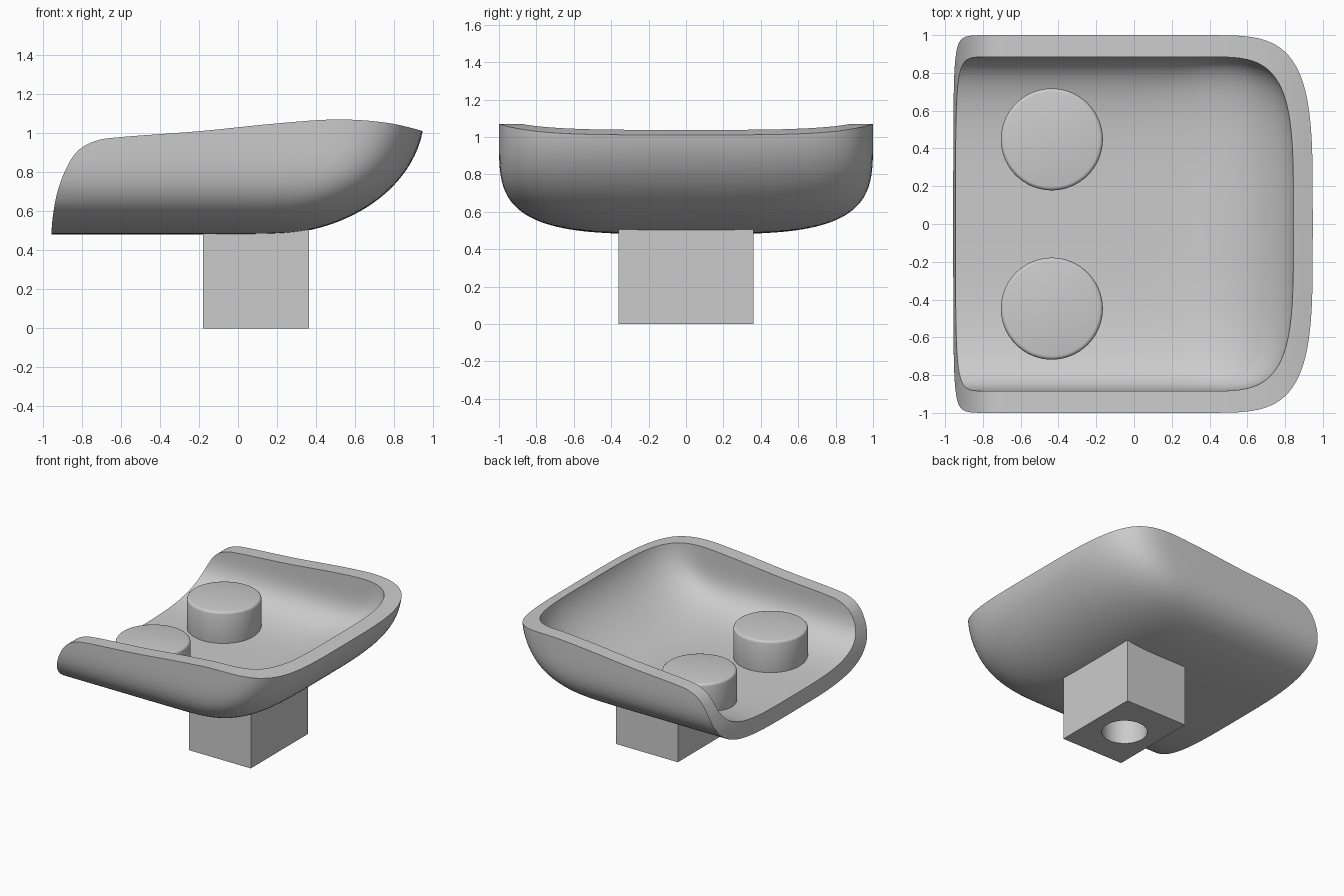
import bpy, bmesh, math
from mathutils import Vector

if "Cube" in bpy.data.objects:
    bpy.data.objects.remove(bpy.data.objects["Cube"], do_unlink=True)

grey = bpy.data.materials.new("light_grey")
grey.use_nodes = True
grey.diffuse_color = (0.6, 0.6, 0.6, 1)
grey.node_tree.nodes["Principled BSDF"].inputs["Base Color"].default_value = (0.6, 0.6, 0.6, 1)


def finish(name, bm):
    """Turn a bmesh into a linked object with the grey material."""
    bmesh.ops.recalc_face_normals(bm, faces=bm.faces)
    mesh = bpy.data.meshes.new(name)
    bm.to_mesh(mesh)
    bm.free()
    mesh.materials.append(grey)
    obj = bpy.data.objects.new(name, mesh)
    bpy.context.collection.objects.link(obj)
    return obj


def activate(obj):
    bpy.ops.object.select_all(action='DESELECT')
    obj.select_set(True)
    bpy.context.view_layer.objects.active = obj


def smooth(obj, degrees=30):
    activate(obj)
    bpy.ops.object.shade_smooth_by_angle(angle=math.radians(degrees))


def cut(obj, cutter, operation):
    """Apply a boolean and discard the cutter."""
    cutter.hide_render = True
    mod = obj.modifiers.new("cut", 'BOOLEAN')
    mod.operation, mod.object, mod.solver = operation, cutter, 'EXACT'
    activate(obj)
    bpy.ops.object.modifier_apply(modifier=mod.name)
    bpy.data.objects.remove(cutter, do_unlink=True)


def loft(bm, rings):
    """Skin closed rings and cap both ends."""
    rings = [[bm.verts.new(p) for p in ring] for ring in rings]
    n = len(rings[0])
    for a, b in zip(rings, rings[1:]):
        for i in range(n):
            j = (i + 1) % n
            bm.faces.new((a[i], a[j], b[j], b[i]))
    bm.faces.new(rings[0][::-1])
    bm.faces.new(rings[-1])


def bowl(name, half_width, floor, reach, run, top):
    """Rounded solid, straight to the left and curling upwards at the right."""
    levels, arc, sides = 36, 48, 8
    heights = [floor + (1.1 - floor) * (0.06 + 0.94 * k / levels) ** 3
               for k in range(levels + 1)] + [top]
    rings = []
    for z in heights:
        side = max(0, (1 - z) / (1 - floor))
        rise = max(0, (1.1 - z) / (1.1 - floor))
        w = half_width * (1 - side ** 3.7) ** (1 / 3.7)
        c = 0.15 + reach * math.sqrt(1 - rise ** 2) - run
        ring = []
        for k in range(arc + 1):
            t = math.pi * (k / arc - 0.5)
            x = c + run * abs(math.cos(t)) ** 0.5
            y = w * math.copysign(abs(math.sin(t)) ** 0.5, t)
            ring.append((x, y, z))
        straight = [c + (-1.3 - c) * k / sides for k in range(1, sides + 1)]
        ring += [(x, w, z) for x in straight]
        ring += [(x, -w, z) for x in reversed(straight)]
        rings.append(ring)
    bm = bmesh.new()
    loft(bm, rings)
    return finish(name, bm)


def spline(points, steps=6):
    """Catmull-Rom curve through the points."""
    pts = [Vector(p) for p in points]
    out = []
    for i in range(1, len(pts) - 2):
        a, b, c, d = pts[i - 1:i + 3]
        for k in range(steps):
            t = k / steps
            out.append(0.5 * (2 * b + (c - a) * t + (2 * a - 5 * b + 4 * c - d) * t ** 2
                              + (3 * b - a - 3 * c + d) * t ** 3))
    return out + [pts[-2]]


# Side outline that trims the open end and the sweeping rim
rim = spline([(-0.965, 0.3), (-0.96, 0.4), (-0.957, 0.48), (-0.948, 0.58), (-0.925, 0.7),
              (-0.88, 0.82), (-0.82, 0.91), (-0.73, 0.96), (-0.6, 0.98), (-0.2, 1.01),
              (0.2, 1.05), (0.5, 1.07), (0.75, 1.055), (0.95, 1.01), (1.2, 0.93), (1.4, 0.86)])
outline = [(p.x, p.y) for p in rim] + [(1.2, 0.4)]
bm = bmesh.new()
loft(bm, [[(x, y, z) for x, z in outline] for y in (-1.2, 1.2)])
trim = finish("rim_trim", bm)

# Tray shell
tray = bowl("tray", 1.0, 0.48, 0.805, 0.6, 1.3)
cut(tray, trim, 'INTERSECT')
cut(tray, bowl("tray_hollow", 0.885, 0.6, 0.7, 0.5, 1.4), 'DIFFERENCE')
smooth(tray)


def cylinder(name, radius, low, high, x, y):
    bm = bmesh.new()
    angles = [math.tau * k / 64 for k in range(64)]
    loft(bm, [[(x + radius * math.cos(a), y + radius * math.sin(a), z) for a in angles]
              for z in (low, high)])
    return finish(name, bm)


# Two round pegs with softened top edges
for side, label in ((1, "back"), (-1, "front")):
    peg = cylinder(label + "_peg", 0.27, 0.56, 0.85, -0.435, 0.448 * side)
    mod = peg.modifiers.new("soft_edge", 'BEVEL')
    mod.width, mod.segments, mod.limit_method = 0.02, 3, 'ANGLE'
    mod.angle_limit = math.radians(40)
    activate(peg)
    bpy.ops.object.modifier_apply(modifier=mod.name)
    smooth(peg, 35)

# Square mounting block with a round socket underneath
bm = bmesh.new()
loft(bm, [[(-0.18, -0.36, z), (0.365, -0.36, z), (0.365, 0.36, z), (-0.18, 0.36, z)]
          for z in (0, 0.53)])
block = finish("mounting_block", bm)
cut(block, cylinder("socket", 0.165, -0.1, 0.4, 0.09, 0), 'DIFFERENCE')
smooth(block)
